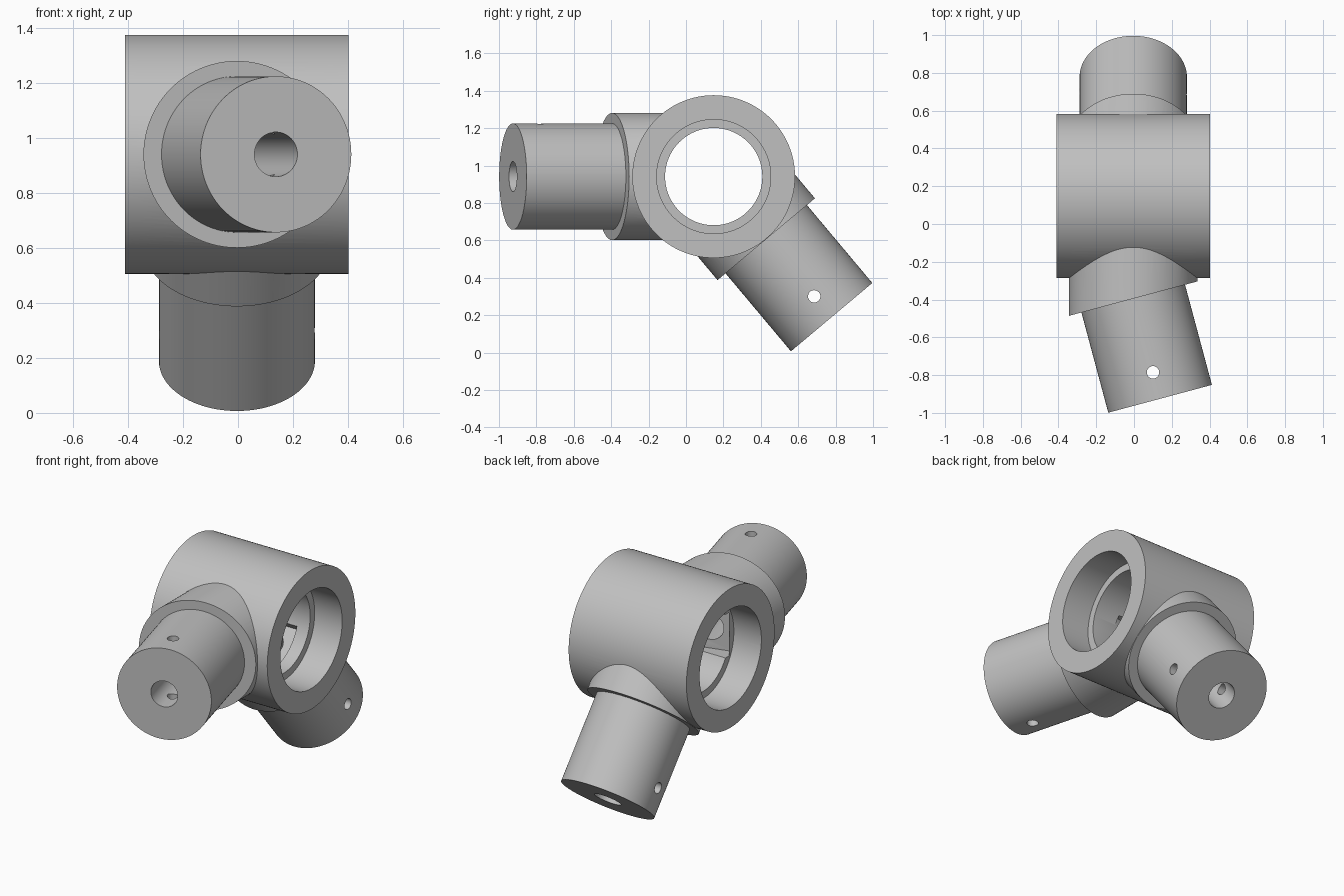
import bpy, bmesh, math
from mathutils import Vector, Matrix

if "Cube" in bpy.data.objects:
    bpy.data.objects.remove(bpy.data.objects["Cube"], do_unlink=True)

grey = bpy.data.materials.new("plain_grey")
grey.use_nodes = True
grey.diffuse_color = (0.53, 0.53, 0.53, 1)
grey.node_tree.nodes["Principled BSDF"].inputs["Base Color"].default_value = (0.53, 0.53, 0.53, 1)

X, Y, Z = Vector((1, 0, 0)), Vector((0, 1, 0)), Vector((0, 0, 1))
HUB = Vector((-0.004, 0.148, 0.941))


def finish(bm, name):
    mesh = bpy.data.meshes.new(name)
    bmesh.ops.recalc_face_normals(bm, faces=bm.faces)
    bm.to_mesh(mesh)
    bm.free()
    mesh.materials.append(grey)
    obj = bpy.data.objects.new(name, mesh)
    bpy.context.collection.objects.link(obj)
    return obj


def frame(center, axis):
    return Matrix.Translation(center) @ axis.to_track_quat("Z", "X").to_matrix().to_4x4()


def cylinder(name, start, end, radius, sides=96, cut=None):
    """Closed cylinder between two points, optionally trimmed by a plane."""
    axis = end - start
    bm = bmesh.new()
    bmesh.ops.create_cone(bm, cap_ends=True, segments=sides, radius1=radius, radius2=radius,
                          depth=axis.length, matrix=frame((start + end) / 2, axis))
    if cut:
        bmesh.ops.bisect_plane(bm, geom=bm.verts[:] + bm.edges[:] + bm.faces[:],
                               plane_co=cut[0], plane_no=cut[1], clear_outer=True)
        bmesh.ops.holes_fill(bm, edges=[e for e in bm.edges if e.is_boundary])
    return finish(bm, name)


def block(name, start, end, width):
    """Square bar between two points."""
    axis = end - start
    bm = bmesh.new()
    scale = Matrix.Diagonal((width, width, axis.length, 1))
    bmesh.ops.create_cube(bm, size=1, matrix=frame((start + end) / 2, axis) @ scale)
    return finish(bm, name)


def combine(target, other, operation):
    mod = target.modifiers.new(operation.lower(), "BOOLEAN")
    mod.object, mod.operation, mod.solver = other, operation, "EXACT"
    bpy.context.view_layer.objects.active = target
    bpy.ops.object.modifier_apply(modifier=mod.name)
    bpy.data.objects.remove(other, do_unlink=True)


# Arm axes: one leans sideways at the front, one slopes down at the back
tilt, slope = math.radians(15), math.radians(50)
front_dir = Vector((math.sin(tilt), -math.cos(tilt), 0))
rear_dir = Vector((0, math.cos(slope), -math.sin(slope)))
seat = HUB - Y * 0.543
front_end = seat + front_dir * 0.549
rear_end = HUB + rear_dir * 0.981

# Solid bodies
joint = cylinder("pipe_joint", HUB - X * 0.407, HUB + X * 0.407, 0.435, 128)
solids = [
    cylinder("front_collar", HUB, HUB - Y * 0.8, 0.34, cut=(seat, front_dir)),
    cylinder("front_arm", seat - front_dir * 0.1, front_end, 0.284),
    cylinder("rear_collar", HUB, HUB + rear_dir * 0.437, 0.34),
    cylinder("rear_arm", HUB + rear_dir * 0.1, rear_end, 0.284),
]
for solid in solids:
    combine(joint, solid, "UNION")

# Hub bore with a wider seat at each end, leaving a lip in the middle
cutters = [cylinder("hub_bore", HUB - X, HUB + X, 0.26)]
for side in (-1, 1):
    cutters.append(cylinder("end_seat", HUB + X * side * 0.217, HUB + X * side, 0.305))

# Arm bores, inner flats and cross pin holes
front_inner = seat - front_dir * 0.27
rear_inner = HUB + rear_dir * 0.27
for inner, end, axis, pin in ((front_inner, front_end, front_dir, Z), (rear_inner, rear_end, rear_dir, X)):
    cutters.append(block("inner_flat", inner - axis * 0.15, inner, 0.27))
    cutters.append(cylinder("arm_bore", inner - axis * 0.1, end + axis * 0.1, 0.081, 48))
    hole = end - axis * 0.145
    cutters.append(cylinder("pin_hole", hole - pin * 0.4, hole + pin * 0.4, 0.033, 32))
for cutter in cutters:
    combine(joint, cutter, "DIFFERENCE")

bpy.ops.object.select_all(action="DESELECT")
joint.select_set(True)
bpy.context.view_layer.objects.active = joint
bpy.ops.object.shade_smooth_by_angle(angle=math.radians(25))
